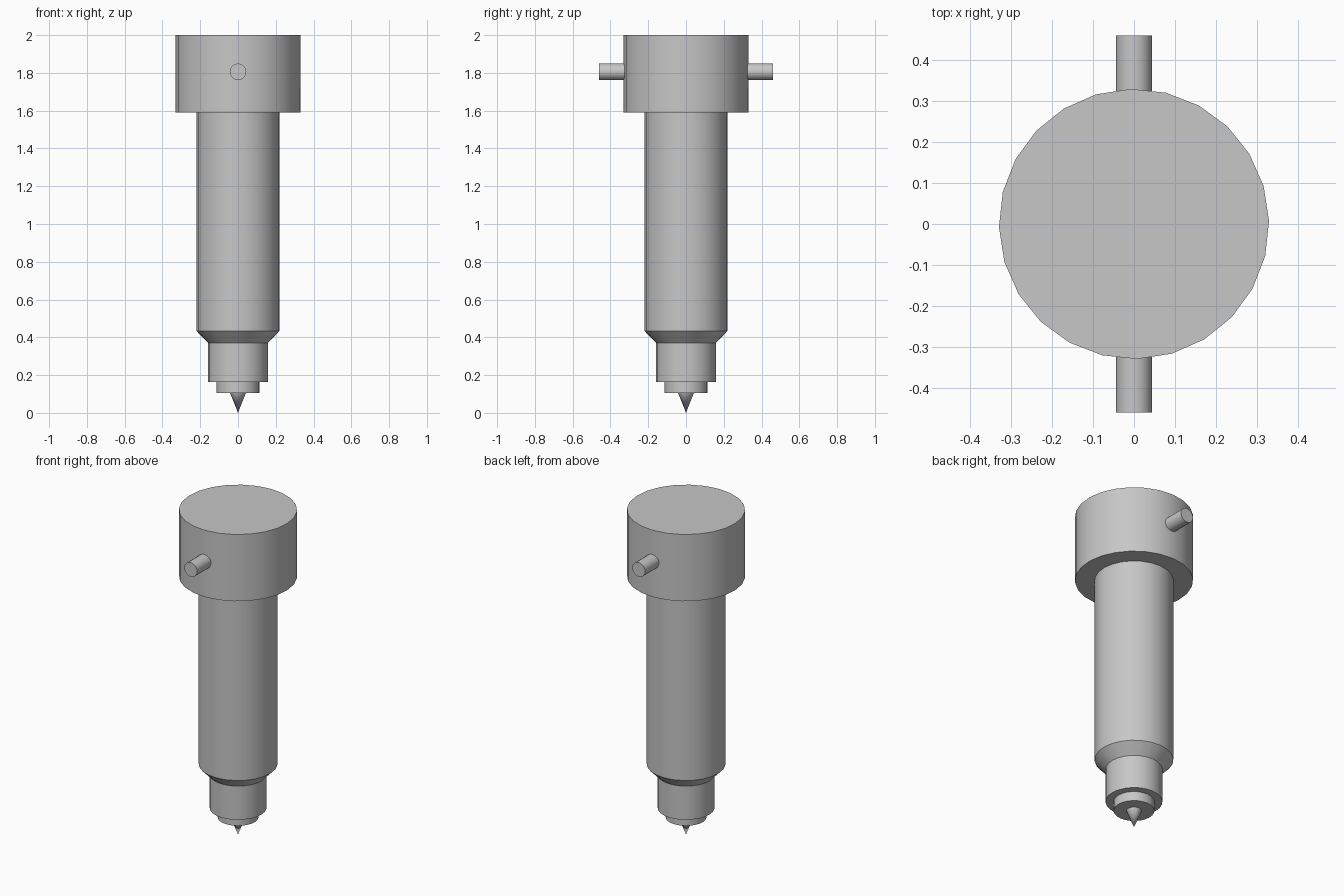
import bpy
import bmesh
from math import radians
from mathutils import Matrix

old = bpy.data.objects.get("Cube")
if old:
    bpy.data.objects.remove(old, do_unlink=True)

metal = bpy.data.materials.new("grey_metal")
metal.use_nodes = True
GREY = (0.57, 0.57, 0.57, 1)
metal.diffuse_color = GREY
metal.node_tree.nodes["Principled BSDF"].inputs["Base Color"].default_value = GREY


def frustum(name, r_low, r_high, z_low, z_high, sides=24, turn=1.3, place=None):
    """Closed round section running from z_low to z_high."""
    bm = bmesh.new()
    bmesh.ops.create_cone(bm, cap_ends=True, segments=sides, radius1=r_low,
                          radius2=r_high, depth=z_high - z_low)
    bm.transform(Matrix.Translation((0, 0, (z_low + z_high) / 2))
                 @ Matrix.Rotation(radians(turn), 4, "Z"))
    if place:
        bm.transform(place)
    mesh = bpy.data.meshes.new(name)
    bm.to_mesh(mesh)
    bm.free()
    mesh.materials.append(metal)
    obj = bpy.data.objects.new(name, mesh)
    bpy.context.collection.objects.link(obj)
    bpy.ops.object.select_all(action="DESELECT")
    obj.select_set(True)
    bpy.context.view_layer.objects.active = obj
    bpy.ops.object.shade_smooth_by_angle(angle=radians(31))
    return obj


# Stacked body, from the tip upwards
frustum("pointed_tip", 0, 0.042, 0, 0.106)
frustum("tip_collar", 0.114, 0.114, 0.106, 0.164)
frustum("nose", 0.159, 0.159, 0.164, 0.371)
frustum("shoulder_taper", 0.159, 0.22, 0.371, 0.434)
frustum("barrel", 0.22, 0.22, 0.434, 1.589)
frustum("head", 0.33, 0.33, 1.589, 2)

# Pins sticking out of the head at front and back
for side, angle in (("front", 90), ("back", -90)):
    place = Matrix.Translation((0, 0, 1.806)) @ Matrix.Rotation(radians(angle), 4, "X")
    frustum(side + "_pin", 0.044, 0.044, 0.3, 0.46, sides=16, turn=0, place=place)
